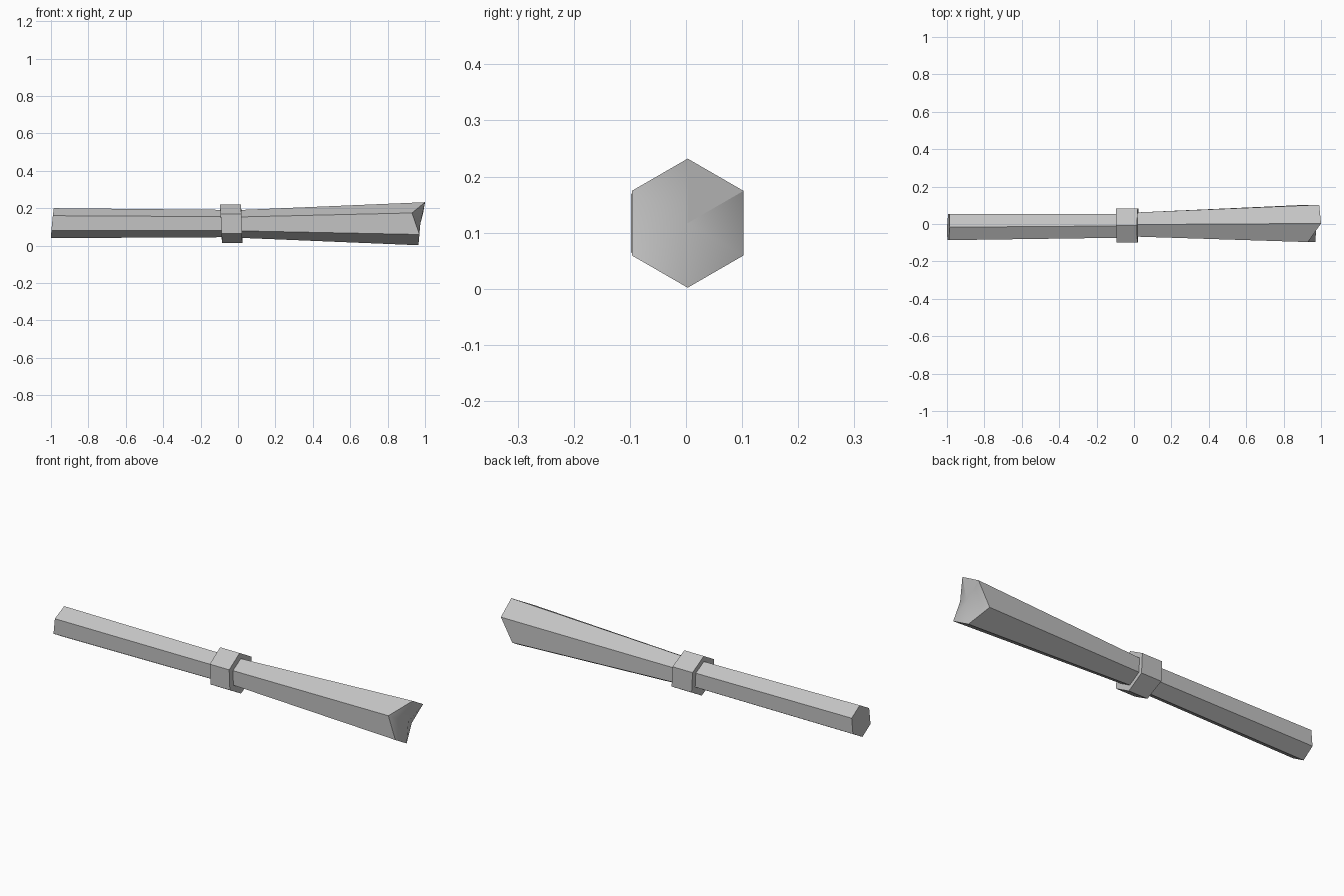
import bpy
import bmesh
from math import sin, cos, pi

cube = bpy.data.objects.get("Cube")
if cube:
    bpy.data.objects.remove(cube, do_unlink=True)

grey = bpy.data.materials.new("plain grey")
grey.use_nodes = True
grey.diffuse_color = (0.55, 0.55, 0.55, 1)
grey.node_tree.nodes["Principled BSDF"].inputs["Base Color"].default_value = (0.55, 0.55, 0.55, 1)


def hex_ring(bm, xs, y, z, r):
    """Six corners, starting at the top and turning towards +y."""
    return [bm.verts.new((x, y + r * sin(i * pi / 3), z + r * cos(i * pi / 3)))
            for i, x in enumerate(xs)]


def hex_bar(name, start, end, hollow_x=None):
    """Hexagonal bar between two rings of (corner xs, y, z, radius)."""
    bm = bmesh.new()
    a, b = hex_ring(bm, *start), hex_ring(bm, *end)
    for i in range(6):
        j = (i + 1) % 6
        bm.faces.new((a[i], b[i], b[j], a[j]))
    bm.faces.new(a)
    if hollow_x is None:
        bm.faces.new(b)
    else:
        # broken end: a softly shaded fan with one crisp facet
        hub = bm.verts.new((hollow_x, end[1], end[2]))
        for i in range(6):
            f = bm.faces.new((b[i], hub, b[(i + 1) % 6]))
            f.smooth = i > 0
        for v in b:
            for e in v.link_edges:
                e.smooth = hub in e.verts
    bmesh.ops.recalc_face_normals(bm, faces=bm.faces)
    mesh = bpy.data.meshes.new(name)
    bm.to_mesh(mesh)
    bm.free()
    mesh.materials.append(grey)
    obj = bpy.data.objects.new(name, mesh)
    bpy.context.collection.objects.link(obj)
    return obj


# Slim grip with a slightly slanted butt
hex_bar("grip",
        ((-.985, -.987, -.994, -1, -.998, -.99), -.017, .12, .08),
        ([-.05] * 6, -.01, .118, .073))

# Collar, leaning a little
hex_bar("collar",
        ((-.097, -.095, -.09, -.085, -.088, -.093), -.008, .117, .104),
        ((.015, .02, .025, .023, .022, .018), -.008, .117, .104))

# Flared shaft with a jagged end
hex_bar("flared_shaft",
        ([0] * 6, -.003, .116, .074),
        ((1, .99, .925, .965, .97, .93), .003, .117, .115),
        hollow_x=.975)
